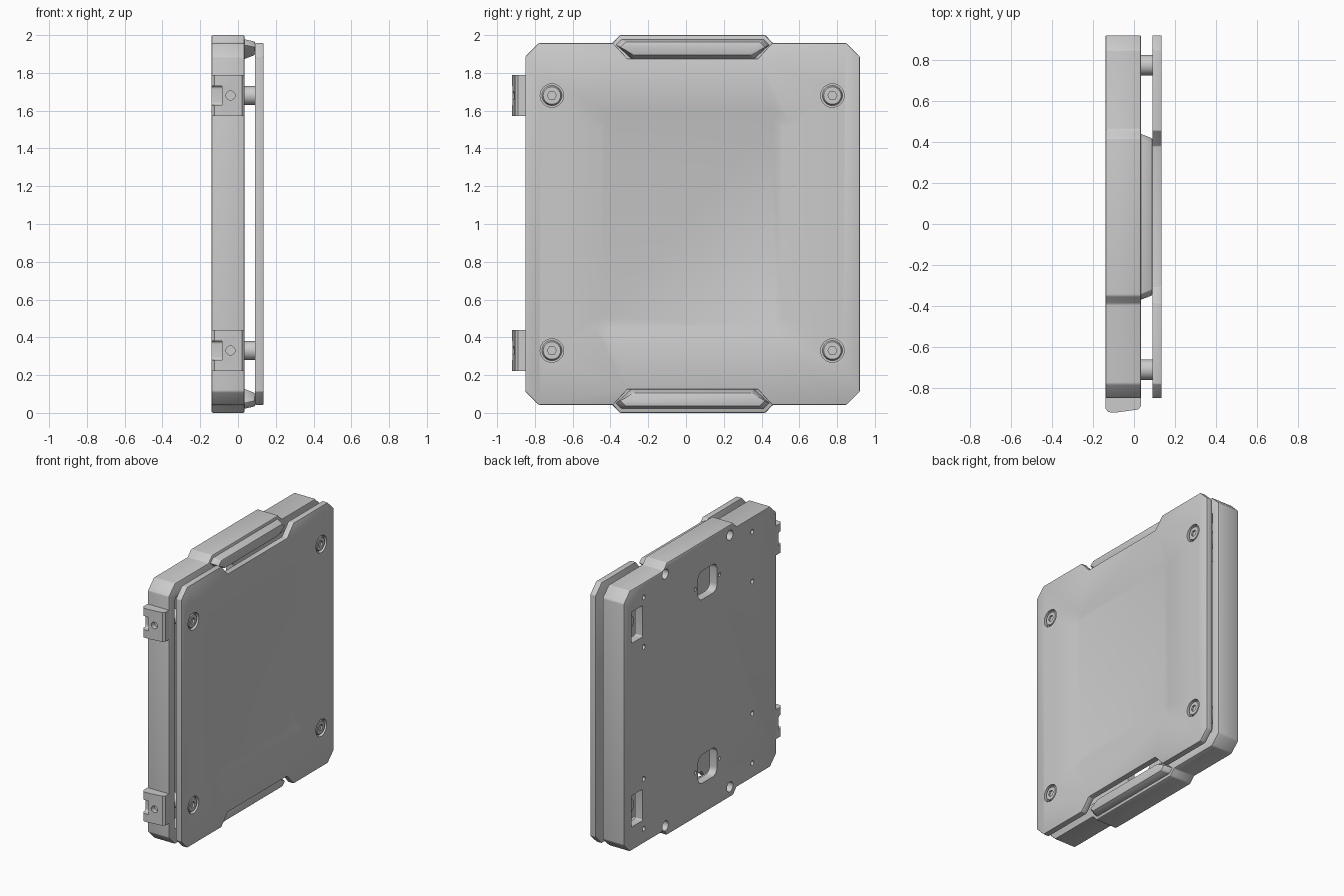
import bpy, bmesh, math

if "Cube" in bpy.data.objects:
    bpy.data.objects.remove(bpy.data.objects["Cube"], do_unlink=True)

GREY = (0.6, 0.6, 0.6, 1)
grey = bpy.data.materials.new("light grey")
grey.use_nodes = True
grey.diffuse_color = GREY
grey.node_tree.nodes["Principled BSDF"].inputs["Base Color"].default_value = GREY

YC, ZC = 0.035, 1.0           # centre of the panel outline


# Outlines in the (y, z) plane
def circle(y, z, r, n=32):
    return [(y + r * math.cos(math.tau * i / n), z + r * math.sin(math.tau * i / n))
            for i in range(n)]


def round_rect(y, z, w, h, r, n=6):
    pts = []
    for k, (sy, sz) in enumerate([(1, 1), (-1, 1), (-1, -1), (1, -1)]):
        for i in range(n + 1):
            a = math.pi / 2 * (k + i / n)
            pts.append((y + sy * (w / 2 - r) + r * math.cos(a),
                        z + sz * (h / 2 - r) + r * math.sin(a)))
    return pts


def panel(edge, tab, wide, narrow):
    """Chamfered panel with a trapezoid tab or notch at top and bottom."""
    half, cut = 0.885, 0.07
    q = [(half, edge - cut), (half - cut, edge), (wide, edge), (narrow, tab)]
    top = q + [(-y, z) for y, z in reversed(q)]
    return [(YC + y, ZC + z) for y, z in top + [(-y, -z) for y, z in top]]


# Solids: join two outlines lying at x0 and x1
def loft(name, a, x0, x1, b=None, bevel=0):
    b = b or a
    bm = bmesh.new()
    lo = [bm.verts.new((x0, y, z)) for y, z in a]
    hi = [bm.verts.new((x1, y, z)) for y, z in b]
    bm.faces.new(lo)
    bm.faces.new(hi)
    for i in range(len(a)):
        j = (i + 1) % len(a)
        bm.faces.new((lo[i], lo[j], hi[j], hi[i]))
    bmesh.ops.recalc_face_normals(bm, faces=bm.faces)
    if bevel:
        bmesh.ops.bevel(bm, geom=list(bm.edges), offset=bevel, segments=2,
                        affect='EDGES', profile=0.5)
    me = bpy.data.meshes.new(name)
    bm.to_mesh(me)
    bm.free()
    me.materials.append(grey)
    ob = bpy.data.objects.new(name, me)
    bpy.context.collection.objects.link(ob)
    return ob


def activate(ob):
    bpy.ops.object.select_all(action='DESELECT')
    ob.select_set(True)
    bpy.context.view_layer.objects.active = ob


def cut(ob, *args):
    tool = loft("cutter", *args)
    tool.hide_render = True
    activate(ob)
    mod = ob.modifiers.new("cut", 'BOOLEAN')
    mod.operation, mod.solver, mod.object = 'DIFFERENCE', 'EXACT', tool
    bpy.ops.object.modifier_apply(modifier=mod.name)
    bpy.data.objects.remove(tool, do_unlink=True)


parts = []
ROWS = (0.33, 1.68)
COLS = (-0.71, 0.775)

# Back tray
BACK, FLOOR, RIM = -0.14, -0.08, 0.035
tray = loft("back_tray", panel(0.957, 1.0, 0.425, 0.385), BACK, RIM, None, 0.008)
cut(tray, round_rect(YC, ZC, 1.65, 1.72, 0.05), FLOOR, 0.1)
for z in ROWS:
    cut(tray, round_rect(-0.05, z, 0.22, 0.21, 0.05), -0.2, 0)
    cut(tray, round_rect(0.77, z, 0.13, 0.23, 0.01), -0.2, 0)
    for y in (-0.19, 0.09):
        cut(tray, circle(y, z, 0.014, 12), -0.2, -0.11)
for s in (-1, 1):
    for y in (-0.31, 0.44):
        cut(tray, circle(y, ZC + s * 0.925, 0.036), -0.2, -0.09)
    for y in (-0.57, 0.69):
        for d in (0.485, 0.85):
            cut(tray, circle(y, ZC + s * d, 0.017, 16), -0.2, -0.11)
parts.append(tray)

# Front plate with notches, a sunken centre field and screw wells
FACE = 0.135
plate = loft("front_plate", panel(0.957, 0.875, 0.42, 0.345), 0.09, FACE, None, 0.004)
cut(plate, round_rect(0.03, 1.005, 1.05, 1.19, 0.09), FACE + 0.001, 0.122,
    round_rect(0.03, 1.005, 0.95, 1.10, 0.05))
for y in COLS:
    for z in ROWS:
        cut(plate, circle(y, z, 0.062), 0.112, 0.2)
parts.append(plate)

# Spacers and hex socket screws
for y in COLS:
    for z in ROWS:
        parts.append(loft("spacer", circle(y, z, 0.05), FLOOR - 0.005, 0.092))
        screw = loft("screw", circle(y, z, 0.054), 0.11, 0.13, circle(y, z, 0.046))
        cut(screw, circle(y, z, 0.024, 6), 0.118, 0.2)
        parts.append(screw)

# Trapezoid grips at the top and bottom edges
for name, s in (("bottom_grip", -1), ("top_grip", 1)):
    def grip(wide, narrow, outer, inner):
        return [(YC + y, ZC + s * z) for y, z in
                ((wide, outer - 0.03), (wide - 0.03, outer), (0.03 - wide, outer),
                 (-wide, outer - 0.03), (-narrow, inner), (narrow, inner))]
    parts.append(loft(name, grip(0.41, 0.325, 0.98, 0.87), RIM - 0.01, 0.09,
                      grip(0.385, 0.31, 0.965, 0.895), 0.005))

# Hinge clips on the front edge: profile in x, y pulled up along z
PROFILE = [(-0.14, -0.84), (-0.14, -0.9), (-0.125, -0.918), (-0.09, -0.92),
           (0.02, -0.905), (0.034, -0.89), (0.034, -0.84)]
for z in ROWS:
    clip = loft("hinge_clip", PROFILE, z - 0.108, z + 0.108)
    for v in clip.data.vertices:
        v.co = (v.co.y, v.co.z, v.co.x)
    bm = bmesh.new()
    bm.from_mesh(clip.data)
    bmesh.ops.recalc_face_normals(bm, faces=bm.faces)
    bm.to_mesh(clip.data)
    bm.free()
    cut(clip, round_rect(-0.92, z, 0.09, 0.1, 0.015), -0.2, -0.085)
    hole = [(-0.04 + a, z + b) for a, b in circle(0, 0, 0.024, 20)]
    tool = loft("cutter", hole, -0.95, -0.88)
    for v in tool.data.vertices:
        v.co = (v.co.y, v.co.x, v.co.z)
    tool.data.flip_normals()
    tool.hide_render = True
    activate(clip)
    mod = clip.modifiers.new("hole", 'BOOLEAN')
    mod.operation, mod.solver, mod.object = 'DIFFERENCE', 'EXACT', tool
    bpy.ops.object.modifier_apply(modifier=mod.name)
    bpy.data.objects.remove(tool, do_unlink=True)
    parts.append(clip)

# Smooth curved walls, keep hard edges
for ob in parts:
    activate(ob)
    bpy.ops.object.shade_smooth_by_angle(angle=math.radians(30))
